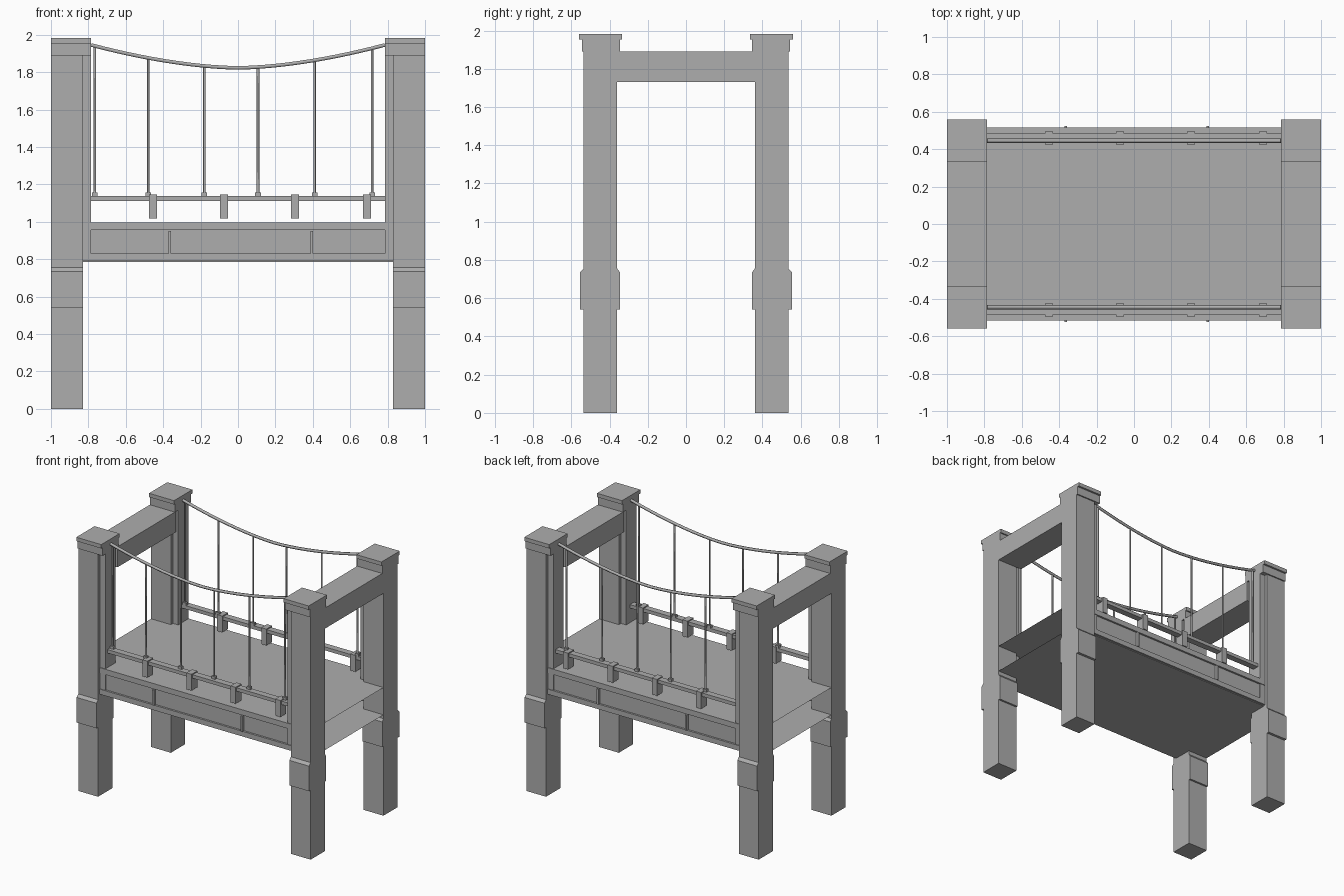
import bpy
import bmesh
from mathutils import Vector

cube = bpy.data.objects.get("Cube")
if cube:
    bpy.data.objects.remove(cube, do_unlink=True)

stone = bpy.data.materials.new("grey")
stone.use_nodes = True
GREY = (0.42, 0.42, 0.42, 1)
stone.diffuse_color = GREY
stone.node_tree.nodes["Principled BSDF"].inputs["Base Color"].default_value = GREY


def finish(name, bm):
    bmesh.ops.recalc_face_normals(bm, faces=bm.faces)
    mesh = bpy.data.meshes.new(name)
    bm.to_mesh(mesh)
    bm.free()
    mesh.materials.append(stone)
    obj = bpy.data.objects.new(name, mesh)
    bpy.context.collection.objects.link(obj)
    return obj


def box(name, xs, ys, zs):
    bm = bmesh.new()
    bmesh.ops.create_cube(bm, size=1)
    for v in bm.verts:
        v.co = Vector([(r[0] + r[1]) / 2 + c * (r[1] - r[0])
                       for c, r in zip(v.co, (xs, ys, zs))])
    return finish(name, bm)


def extrude_x(name, outline, x0, x1):
    """Extrude a closed y-z outline along x."""
    bm = bmesh.new()
    face = bm.faces.new([bm.verts.new((x0, y, z)) for y, z in outline])
    grown = bmesh.ops.extrude_face_region(bm, geom=[face])["geom"]
    moved = [g for g in grown if isinstance(g, bmesh.types.BMVert)]
    bmesh.ops.translate(bm, vec=(x1 - x0, 0, 0), verts=moved)
    return finish(name, bm)


def tube(name, points, radius):
    curve = bpy.data.curves.new(name, "CURVE")
    curve.dimensions = "3D"
    curve.bevel_depth = radius
    curve.bevel_resolution = 1
    curve.use_fill_caps = True
    spline = curve.splines.new("POLY")
    spline.points.add(len(points) - 1)
    for p, co in zip(spline.points, points):
        p.co = (*co, 1)
    curve.materials.append(stone)
    obj = bpy.data.objects.new(name, curve)
    bpy.context.collection.objects.link(obj)


def span(s, a, b):
    return tuple(sorted((s * a, s * b)))


def cable_z(x):
    return 1.823 + 0.122 * (abs(x) / 0.785) ** 1.7


INNER = 0.785      # inner face of the portals
POST = 0.83        # inner face of the legs
FASCIA = 0.5       # half width of the deck
CABLE_Y = 0.445

# Portal towers: four posts with collars, pilasters and caps
for sx, side in ((1, "left"), (-1, "right")):
    leg_x = span(sx, POST, 1)
    wide_x = span(sx, INNER, 1)
    for sy, end in ((-1, "front"), (1, "back")):
        tag = f"{end}_{side}"
        box(f"{tag}_post", leg_x, span(sy, 0.36, 0.535), (0, 1.9))
        collar = [(0.345, 0.54), (0.555, 0.54), (0.555, 0.735),
                  (0.535, 0.755), (0.36, 0.755), (0.345, 0.735)]
        extrude_x(f"{tag}_collar", [(sy * y, z) for y, z in collar], *leg_x)
        box(f"{tag}_pilaster", span(sx, INNER, POST),
            span(sy, 0.385, 0.51), (0.83, 1.89))
        box(f"{tag}_cap_base", wide_x, span(sy, 0.345, 0.545), (1.89, 1.953))
        box(f"{tag}_cap_top", wide_x, span(sy, 0.335, 0.56), (1.953, 1.983))
    box(f"{side}_crossbeam", wide_x, (-0.36, 0.36), (1.73, 1.89))

# Hollow deck: a sheet tube open at both ends
bm = bmesh.new()
ring = [(-FASCIA, 0.785), (FASCIA, 0.785), (FASCIA, 0.997), (-FASCIA, 0.997)]
ends = [[bm.verts.new((x, y, z)) for y, z in ring] for x in (-1, 1)]
for i in range(4):
    j = (i + 1) % 4
    bm.faces.new((ends[0][i], ends[0][j], ends[1][j], ends[1][i]))
finish("deck", bm)

for sy, end in ((-1, "front"), (1, "back")):
    # Fascia trim and ribs
    trim = span(sy, FASCIA, 0.515)
    box(f"{end}_deck_edge", (-POST, POST), trim, (0.955, 0.997))
    box(f"{end}_bottom_edge", (-POST, POST), trim, (0.79, 0.83))
    for x in (-0.365, 0.395):
        box(f"{end}_fascia_rib", (x - 0.007, x + 0.007),
            span(sy, FASCIA, 0.523), (0.83, 0.95))

    # Guard rail and brackets
    box(f"{end}_rail", (-INNER, INNER), span(sy, 0.433, 0.483), (1.11, 1.137))
    for x in (-0.455, -0.075, 0.305, 0.69):
        box(f"{end}_rail_bracket", (x - 0.022, x + 0.022),
            span(sy, 0.425, 0.495), (1.017, 1.145))

    # Suspension cable with hangers
    y = sy * CABLE_Y
    steps = 24
    xs = [INNER * (2 * i / steps - 1) for i in range(steps + 1)]
    tube(f"{end}_cable", [(x, y, cable_z(x)) for x in xs], 0.011)
    for x in (-0.765, -0.48, -0.18, 0.107, 0.41, 0.717):
        box(f"{end}_hanger_foot", (x - 0.015, x + 0.015),
            (y - 0.012, y + 0.012), (1.137, 1.157))
        tube(f"{end}_hanger", [(x, y, 1.15), (x, y, cable_z(x))], 0.007)
